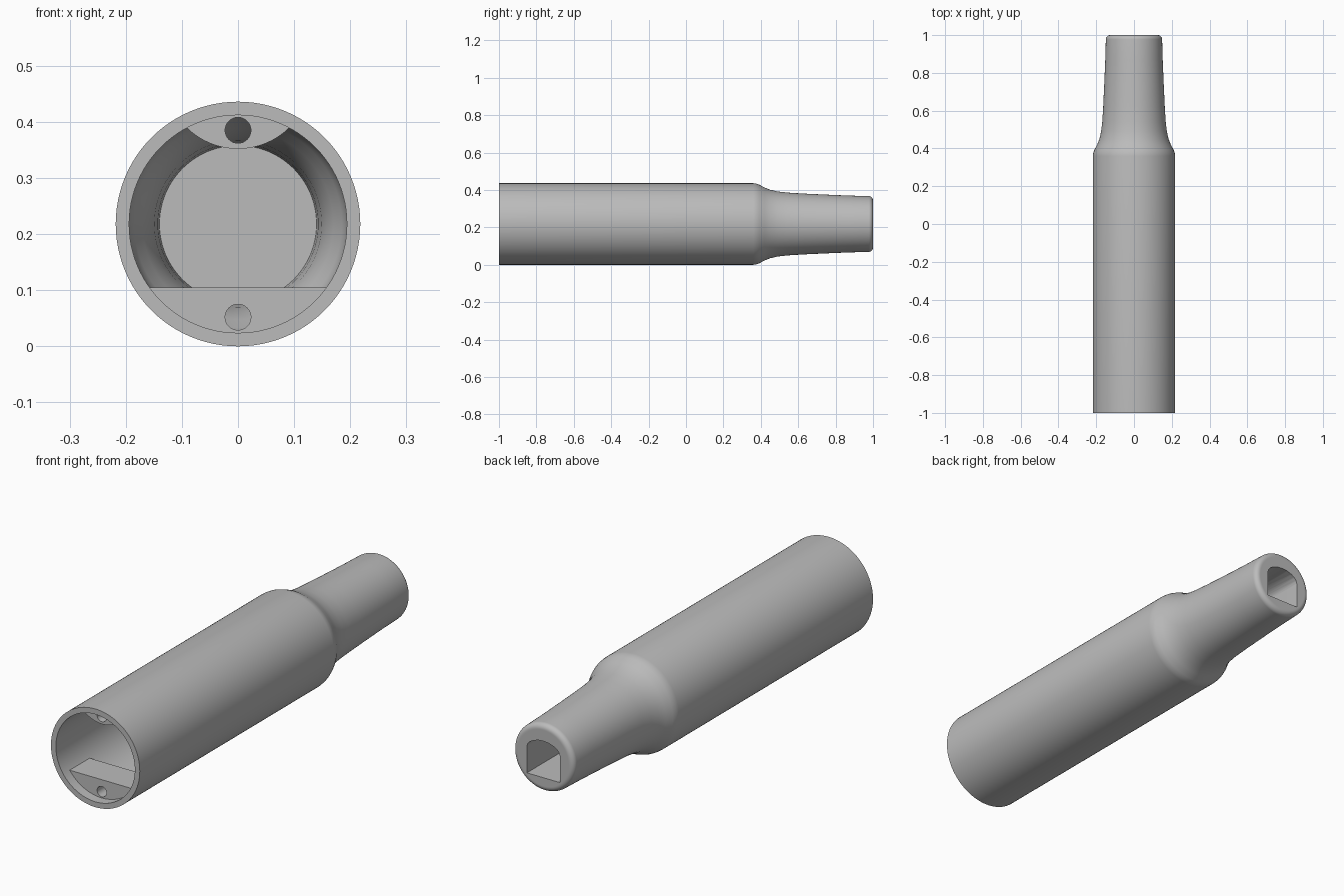
import bpy, bmesh
from math import pi, sin, cos, asin, radians
from mathutils import Vector, Matrix

if "Cube" in bpy.data.objects:
    bpy.data.objects.remove(bpy.data.objects["Cube"], do_unlink=True)

AXIS_Z = 0.218          # height of the tube axis
SEGMENTS = 96

grey = bpy.data.materials.new("plain grey")
grey.use_nodes = True
COLOUR = (0.5, 0.5, 0.5, 1)
grey.diffuse_color = COLOUR
grey.node_tree.nodes["Principled BSDF"].inputs["Base Color"].default_value = COLOUR


def finish(name, bm):
    """Turn a bmesh into a grey object placed on the tube axis."""
    bmesh.ops.recalc_face_normals(bm, faces=bm.faces)
    mesh = bpy.data.meshes.new(name)
    bm.to_mesh(mesh)
    bm.free()
    mesh.materials.append(grey)
    obj = bpy.data.objects.new(name, mesh)
    obj.location.z = AXIS_Z
    bpy.context.collection.objects.link(obj)
    return obj


def lathe(name, profile):
    """Revolve (radius, y) points about the y axis."""
    bm = bmesh.new()
    verts = [bm.verts.new((r, y, 0)) for r, y in profile]
    edges = [bm.edges.new(pair) for pair in zip(verts, verts[1:])]
    bmesh.ops.spin(bm, geom=verts + edges, cent=(0, 0, 0), axis=(0, 1, 0),
                   angle=2 * pi, steps=SEGMENTS)
    bmesh.ops.remove_doubles(bm, verts=bm.verts, dist=0.0001)
    return finish(name, bm)


def prism(name, outline, y0, y1):
    """Extrude an (x, z) outline along y."""
    bm = bmesh.new()
    face = bm.faces.new([bm.verts.new((x, y0, z)) for x, z in outline])
    out = bmesh.ops.extrude_face_region(bm, geom=[face])["geom"]
    bmesh.ops.translate(bm, vec=(0, y1 - y0, 0),
                        verts=[v for v in out if isinstance(v, bmesh.types.BMVert)])
    return finish(name, bm)


def arc(radius, start, end, steps, cz=0.0):
    """Points (x, z) on a circle centred at height cz."""
    angles = [start + (end - start) * i / steps for i in range(steps + 1)]
    return [(radius * cos(a), cz + radius * sin(a)) for a in angles]


def cut(target, cutter):
    """Subtract the cutter, apply, and drop the cutter."""
    cutter.hide_render = True
    mod = target.modifiers.new("cut", "BOOLEAN")
    mod.operation, mod.solver, mod.object = "DIFFERENCE", "EXACT", cutter
    bpy.context.view_layer.update()
    graph = bpy.context.evaluated_depsgraph_get()
    mesh = bpy.data.meshes.new_from_object(target.evaluated_get(graph))
    target.modifiers.clear()
    target.data = mesh
    bpy.data.objects.remove(cutter, do_unlink=True)


# Hollow body: outer skin, rounded end, then the front cavity
outer = [(0.218, -1), (0.218, 0.36), (0.216, 0.375), (0.21, 0.392),
         (0.195, 0.42), (0.183, 0.45), (0.174, 0.49), (0.168, 0.54),
         (0.163, 0.62), (0.157, 0.75), (0.152, 0.87)]
fillet = [(0.126 + r, 0.977 + y) for r, y in arc(0.023, 0, pi / 2, 8)]
end_cap = [(0.123, 1), (0, 1)]
cavity = [(0, 0.6), (0.14, 0.6), (0.143, 0.55), (0.149, 0.49), (0.158, 0.45),
          (0.17, 0.42), (0.185, 0.392), (0.191, 0.375), (0.194, 0.355),
          (0.194, -1), (0.218, -1)]
body = lathe("tube_body", outer + fillet + end_cap + cavity)

# Arched socket in the narrow end
half = [(0.081, -0.087), (0.081, 0.03), (0.077, 0.043), (0.067, 0.055),
        (0.05, 0.065), (0.025, 0.073)]
socket = half + [(0, 0.075)] + [(-x, z) for x, z in reversed(half)]
cut(body, prism("socket_cutter", socket, 0.7, 1.1))

# Screw bosses just inside the open end
WALL = 0.2
BOSS_START, BOSS_END = -0.955, -0.815
low = asin(0.113 / WALL)
lower_boss = prism("lower_boss", arc(WALL, -pi + low, -low, 40),
                   BOSS_START, BOSS_END)

# The upper boss is the overlap of the bore and a circle above it
LENS_R, LENS_Z = 0.13, 0.264
top_z = (WALL ** 2 - LENS_R ** 2 + LENS_Z ** 2) / (2 * LENS_Z)
wall_a = asin(top_z / WALL)
lens_a = asin((LENS_Z - top_z) / LENS_R)
lens = arc(WALL, wall_a, pi - wall_a, 24) + \
    arc(LENS_R, -pi + lens_a, -lens_a, 24, LENS_Z)[1:-1]
upper_boss = prism("upper_boss", lens, BOSS_START, BOSS_END)

# Screw holes
for boss, z in ((lower_boss, -0.166), (upper_boss, 0.167)):
    hole = arc(0.023, 0, 2 * pi, 32, z)[:-1]
    cut(boss, prism("hole_cutter", hole, BOSS_START - 0.1, BOSS_END + 0.1))

# Smooth shading with sharp edges kept
bpy.ops.object.select_all(action="DESELECT")
for obj in (body, lower_boss, upper_boss):
    obj.select_set(True)
bpy.context.view_layer.objects.active = body
bpy.ops.object.shade_smooth_by_angle(angle=radians(30))
